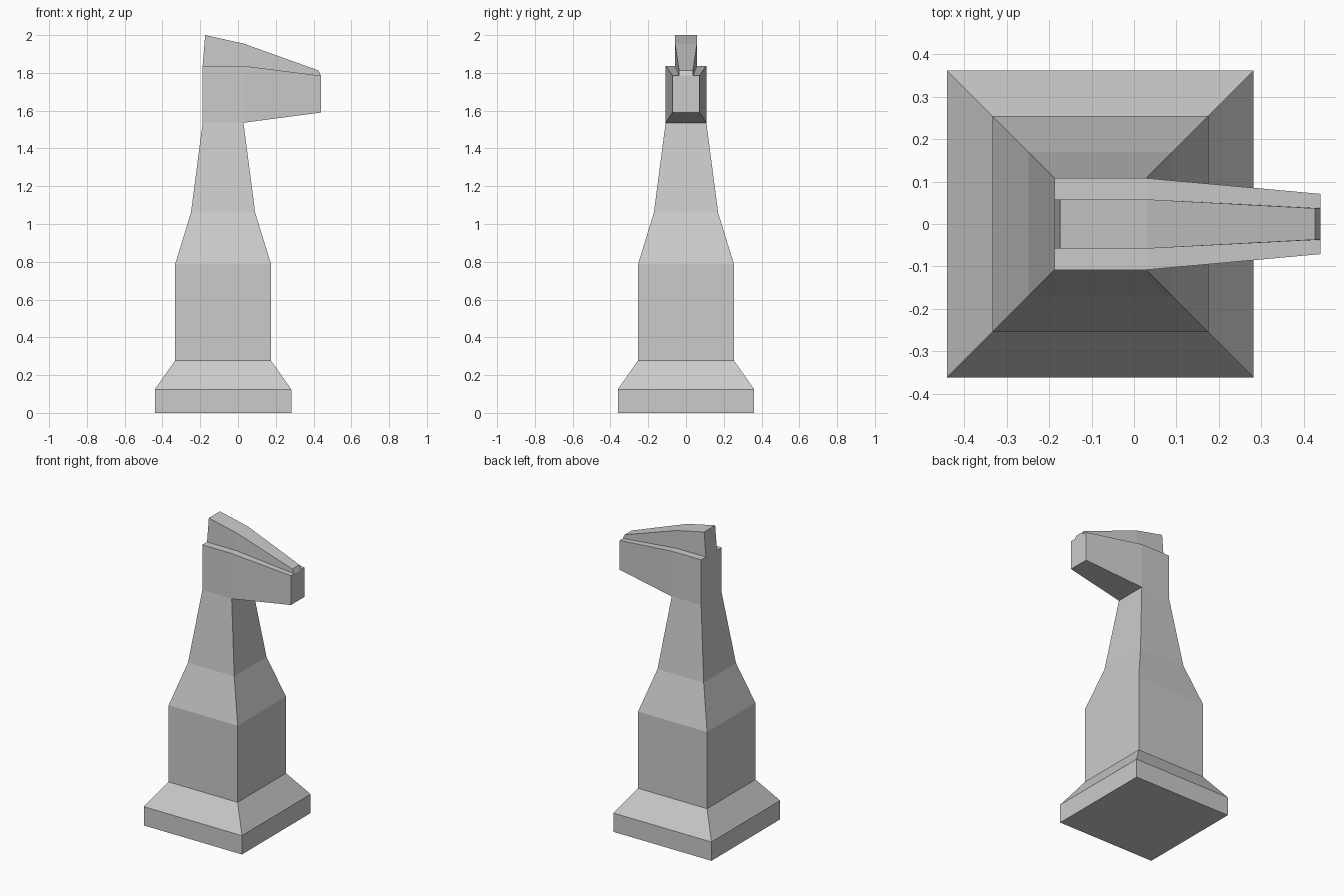
import bpy, bmesh

if "Cube" in bpy.data.objects:
    bpy.data.objects.remove(bpy.data.objects["Cube"])

CX = -0.079  # column axis


def bridge(bm, a, b, skip=()):
    n = len(a)
    for i in range(n):
        if i not in skip:
            j = (i + 1) % n
            bm.faces.new((a[i], a[j], b[j], b[i]))


bm = bmesh.new()

# Stepped square base, body and neck: (half width, height)
rings = []
for h, z in [(0.361, 0), (0.361, 0.125), (0.254, 0.277), (0.254, 0.787),
             (0.17, 1.06), (0.108, 1.536)]:
    rings.append([bm.verts.new((CX + sx * h, sy * h, z))
                  for sx, sy in ((-1, -1), (1, -1), (1, 1), (-1, 1))])
bm.faces.new(rings[0])
for a, b in zip(rings, rings[1:]):
    bridge(bm, a, b)

# Head and crest, lofted along x:
# x, half width, bottom z, top z, crest half width, crest top x, crest top z
sections = []
for x, w, zb, zt, c, rx, rz in [
        (CX - 0.108, 0.108, 1.536, 1.837, 0.058, -0.174, 2.0),
        (CX + 0.108, 0.108, 1.536, 1.837, 0.058, 0.03, 1.955),
        (0.439, 0.071, 1.59, 1.785, 0.037, 0.426, 1.813)]:
    half = [(x, w, zb), (x, w, zt), (x, c, zt), (rx, c, rz)]
    pts = half + [(px, -py, pz) for px, py, pz in reversed(half)]
    sections.append([bm.verts.new(p) for p in pts])
bridge(bm, sections[0], sections[1], skip=(7,))  # open where the neck joins
bridge(bm, sections[1], sections[2])

# End caps: head plate plus slanted crest end
for s in (sections[0], sections[2]):
    bm.faces.new([s[i] for i in (0, 1, 2, 5, 6, 7)])
    bm.faces.new(s[2:6])

bmesh.ops.remove_doubles(bm, verts=bm.verts[:], dist=0.0005)
bmesh.ops.recalc_face_normals(bm, faces=bm.faces[:])
mesh = bpy.data.meshes.new("horse_head_game_piece")
bm.to_mesh(mesh)
bm.free()
bpy.context.collection.objects.link(
    bpy.data.objects.new("horse_head_game_piece", mesh))
